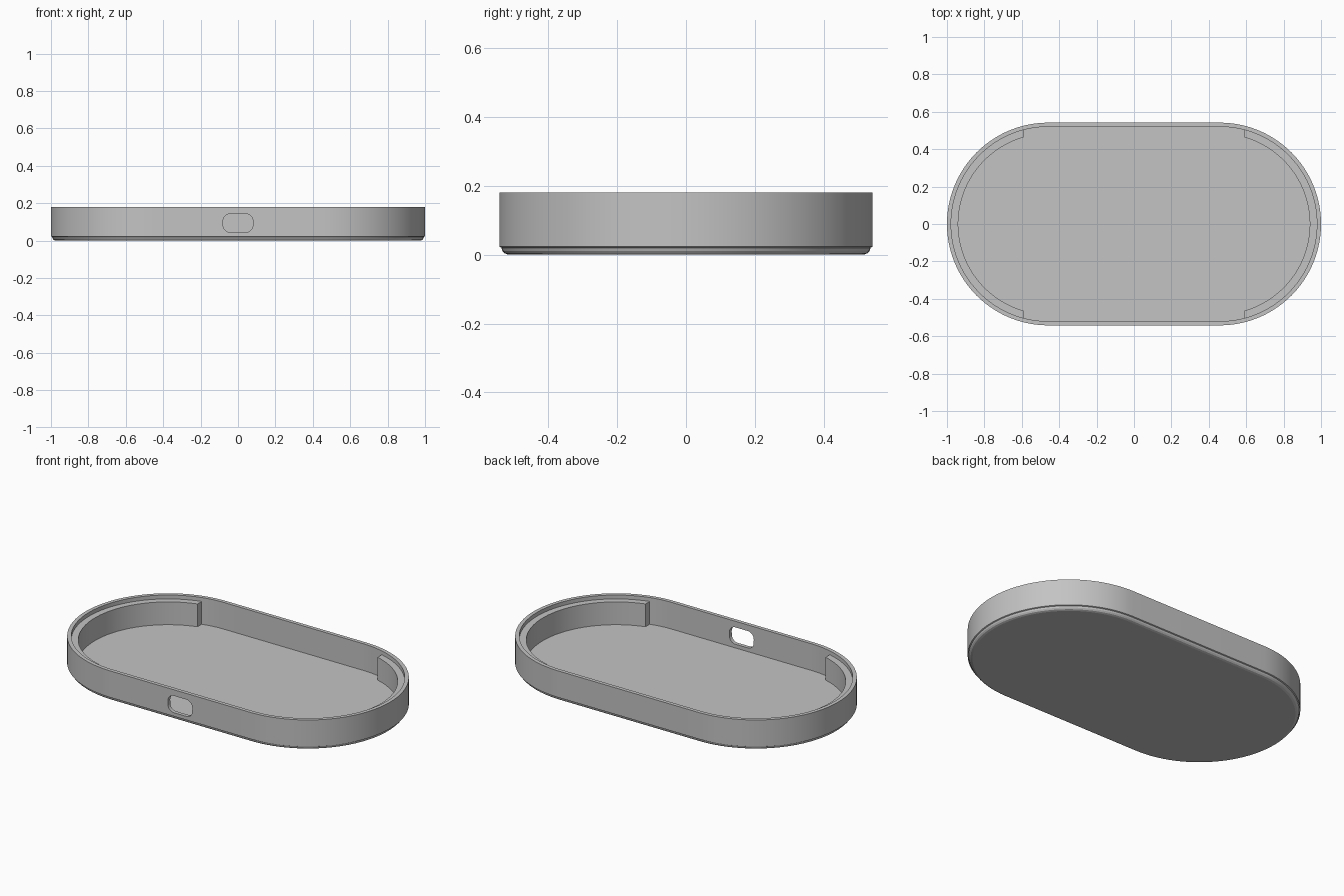
import bpy, bmesh, math

cube = bpy.data.objects.get("Cube")
if cube:
    bpy.data.objects.remove(cube, do_unlink=True)

STRAIGHT = 0.458   # half length of the straight sides
OUTER = 0.542      # end radius outside
INNER = 0.52       # end radius inside the wall
HEIGHT = 0.18
FLOOR = 0.022
ARC = 48

grey = bpy.data.materials.new("plain grey")
grey.use_nodes = True
grey.diffuse_color = (0.55, 0.55, 0.55, 1)
grey.node_tree.nodes["Principled BSDF"].inputs["Base Color"].default_value = grey.diffuse_color


def slot_outline(straight, radius, steps):
    """Points of a round-ended slot, anticlockwise."""
    points = []
    for side, start in ((1, -math.pi / 2), (-1, math.pi / 2)):
        for i in range(steps + 1):
            a = start + math.pi * i / steps
            points.append((side * straight + radius * math.cos(a), radius * math.sin(a)))
    return points


def loft(name, rings):
    """Closed solid through a list of rings of 3D points."""
    bm = bmesh.new()
    loops = [[bm.verts.new(p) for p in ring] for ring in rings]
    n = len(loops[0])
    for low, high in zip(loops, loops[1:]):
        for i in range(n):
            j = (i + 1) % n
            bm.faces.new((low[i], low[j], high[j], high[i]))
    bm.faces.new(loops[0][::-1])
    bm.faces.new(loops[-1])
    bmesh.ops.recalc_face_normals(bm, faces=bm.faces)
    mesh = bpy.data.meshes.new(name)
    bm.to_mesh(mesh)
    bm.free()
    mesh.materials.append(grey)
    obj = bpy.data.objects.new(name, mesh)
    bpy.context.collection.objects.link(obj)
    return obj


def smooth(obj):
    bpy.ops.object.select_all(action='DESELECT')
    obj.select_set(True)
    bpy.context.view_layer.objects.active = obj
    bpy.ops.object.shade_smooth_by_angle(angle=math.radians(15))


# Tray: rounded lower edge, outer wall, rim, inner wall and floor
profile = [(0.516, 0), (0.527, 0.004), (0.533, 0.011), (0.536, 0.02), (OUTER, 0.023),
           (OUTER, HEIGHT), (INNER, HEIGHT), (INNER, FLOOR)]
tray = loft("tray", [[(x, y, z) for x, y in slot_outline(STRAIGHT, r, ARC)] for r, z in profile])

# Port opening through the front wall only
port = slot_outline(0.04, 0.04, 16)
port = [(x, z + math.copysign(0.01, z)) for x, z in port]
cutter = loft("port_cutter", [[(x, y, z + 0.094) for x, z in port] for y in (-0.6, -0.45)])
cutter.hide_render = True
cut = tray.modifiers.new("port", 'BOOLEAN')
cut.operation = 'DIFFERENCE'
cut.solver = 'EXACT'
cut.object = cutter
bpy.context.view_layer.objects.active = tray
bpy.ops.object.modifier_apply(modifier=cut.name)
bpy.data.objects.remove(cutter, do_unlink=True)
smooth(tray)

# Curved ledges inside both ends, cut off square
LEDGE_INNER, LEDGE_TOP, LEDGE_END = 0.482, 0.157, 0.59


def ledge_arc(radius):
    limit = math.acos((LEDGE_END - STRAIGHT) / radius)
    angles = [limit * (2 * i / ARC - 1) for i in range(ARC + 1)]
    return [(STRAIGHT + radius * math.cos(a), radius * math.sin(a)) for a in angles]


outline = ledge_arc(INNER + 0.004) + ledge_arc(LEDGE_INNER)[::-1]
for name, side in (("left_ledge", 1), ("right_ledge", -1)):
    ledge = loft(name, [[(side * x, y, z) for x, y in outline] for z in (FLOOR - 0.004, LEDGE_TOP)])
    smooth(ledge)
